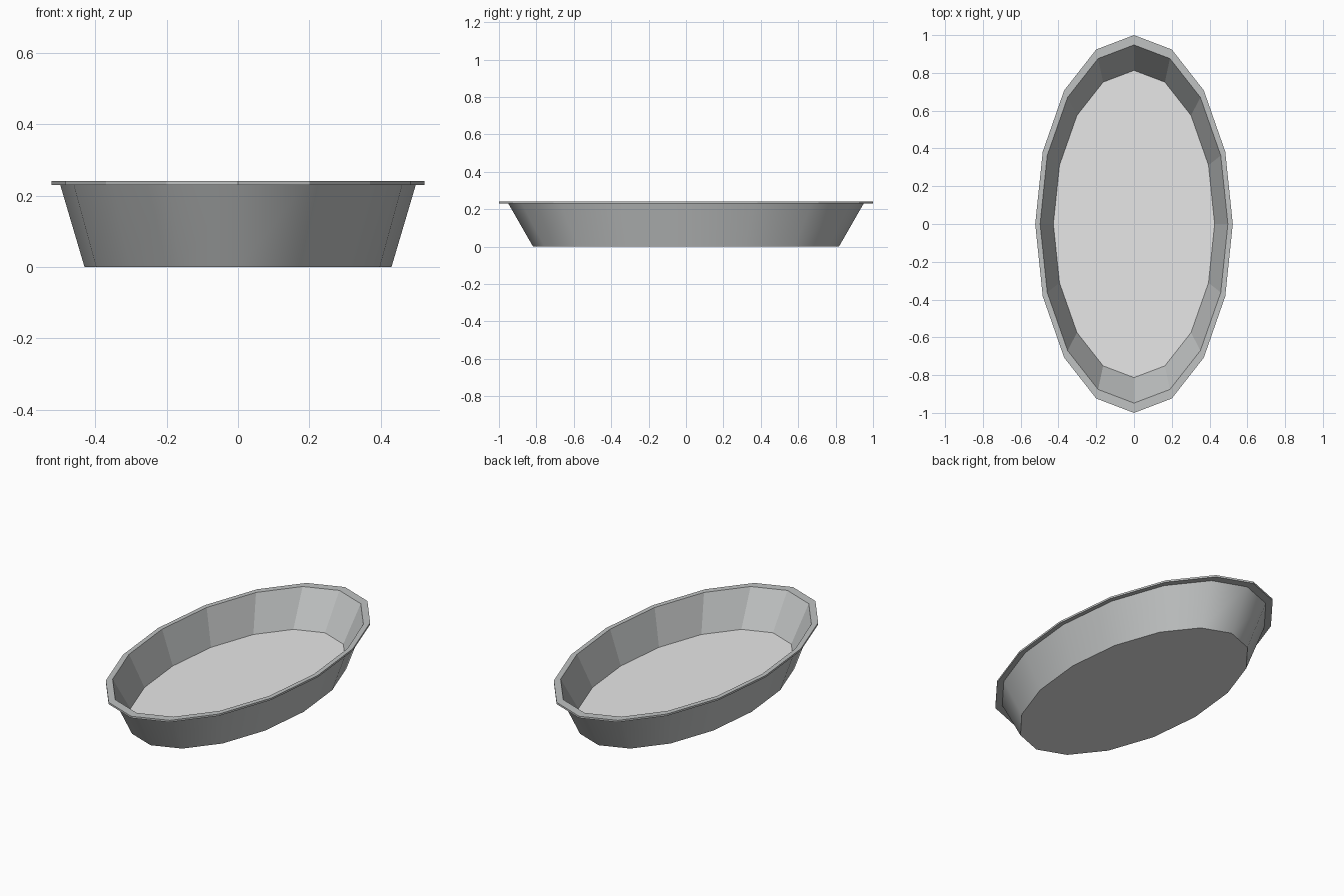
import bpy, bmesh, math

if "Cube" in bpy.data.objects:
    bpy.data.objects.remove(bpy.data.objects["Cube"])

N = 16          # sides of the oval
FLOOR = 0.042   # height of the inner floor
RIM_LOW, RIM_TOP = 0.230, 0.241


def material(name, rgb):
    m = bpy.data.materials.new(name)
    m.diffuse_color = (*rgb, 1)
    m.use_nodes = True
    m.node_tree.nodes["Principled BSDF"].inputs["Base Color"].default_value = m.diffuse_color
    return m


metal = material("brushed_grey", (0.53, 0.545, 0.545))
base_grey = material("light_grey", (0.8, 0.8, 0.8))


def ring(bm, rx, ry, z):
    return [bm.verts.new((rx * math.cos(2 * math.pi * i / N),
                          ry * math.sin(2 * math.pi * i / N), z)) for i in range(N)]


def bridge(bm, a, b, smooth=False):
    for i in range(N):
        j = (i + 1) % N
        f = bm.faces.new((a[i], a[j], b[j], b[i]))
        f.smooth = smooth


def finish(bm, name, mat):
    me = bpy.data.meshes.new(name)
    bm.to_mesh(me)
    bm.free()
    me.materials.append(mat)
    ob = bpy.data.objects.new(name, me)
    bpy.context.collection.objects.link(ob)


# Smooth outer wall
bm = bmesh.new()
bridge(bm, ring(bm, 0.43, 0.818, 0), ring(bm, 0.498, 0.95, RIM_LOW), True)
finish(bm, "outer_wall", metal)

# Flat rim and faceted inner wall
bm = bmesh.new()
under = ring(bm, 0.498, 0.95, RIM_LOW)
edge_low = ring(bm, 0.523, 1.0, RIM_LOW)
edge_top = ring(bm, 0.523, 1.0, RIM_TOP)
lip = ring(bm, 0.497, 0.948, RIM_TOP)
foot = ring(bm, 0.427, 0.813, FLOOR)
for a, b in ((under, edge_low), (edge_low, edge_top), (edge_top, lip), (lip, foot)):
    bridge(bm, a, b)
finish(bm, "rim_and_inner_wall", metal)

# Base: inner floor and underside
bm = bmesh.new()
bm.faces.new(ring(bm, 0.427, 0.813, FLOOR))
bm.faces.new(ring(bm, 0.43, 0.818, 0)[::-1])
finish(bm, "base", base_grey)
